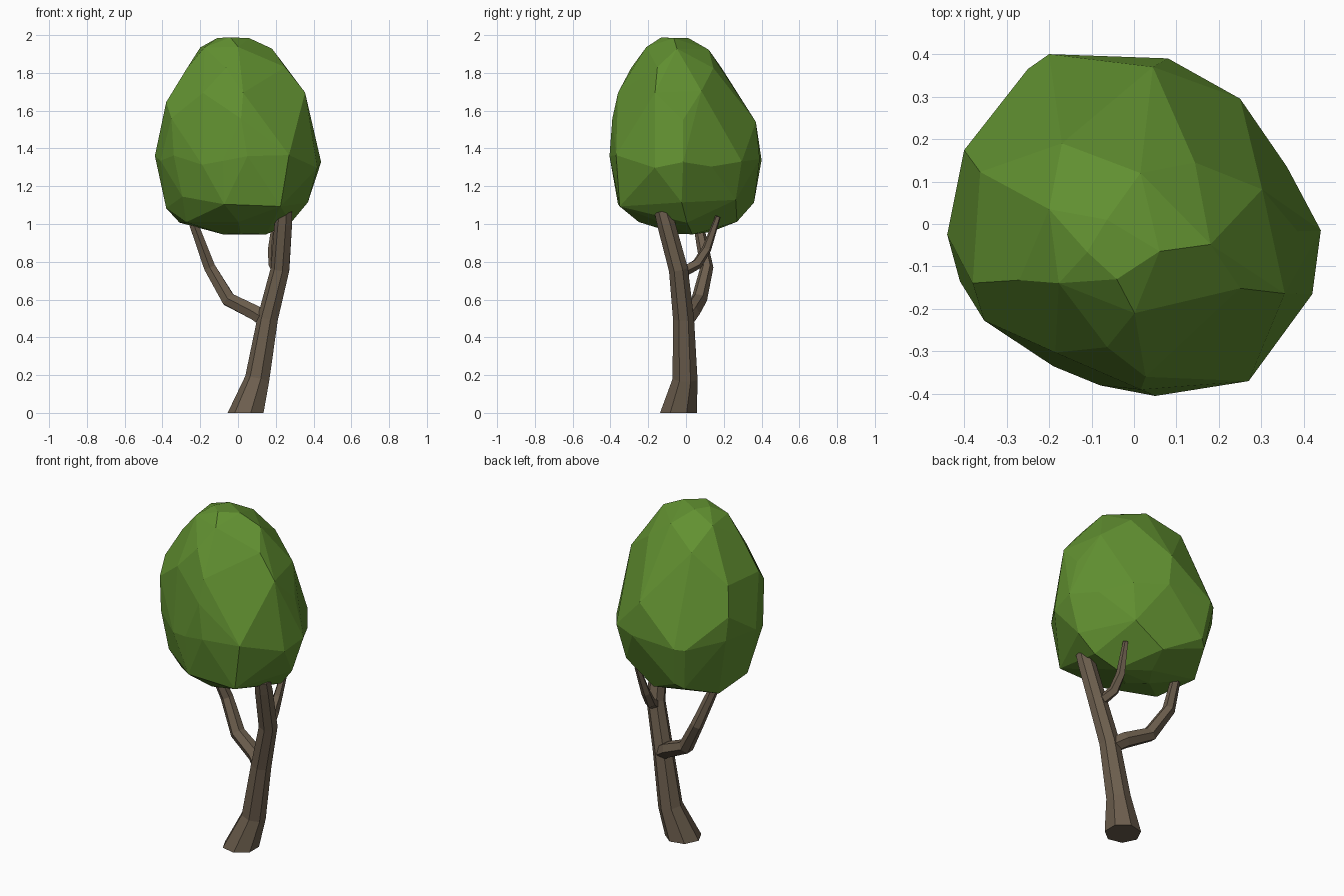
import bpy, bmesh, math, random
from mathutils import Vector

random.seed(4)
if "Cube" in bpy.data.objects:
    bpy.data.objects.remove(bpy.data.objects["Cube"])


def make_material(name, color):
    mat = bpy.data.materials.new(name)
    mat.use_nodes = True
    mat.diffuse_color = (*color, 1)
    mat.node_tree.nodes["Principled BSDF"].inputs["Base Color"].default_value = (*color, 1)
    return mat


leaf_green = make_material("leaf green", (0.12, 0.28, 0.03))
bark_brown = make_material("bark brown", (0.15, 0.112, 0.075))


def finish(name, bm, mat):
    bmesh.ops.recalc_face_normals(bm, faces=bm.faces)
    mesh = bpy.data.meshes.new(name)
    bm.to_mesh(mesh)
    bm.free()
    mesh.materials.append(mat)
    obj = bpy.data.objects.new(name, mesh)
    bpy.context.collection.objects.link(obj)
    return obj


def limb(name, path, sides, flat_base=False):
    """Tapered faceted tube through (x, y, z, radius) stations."""
    bm = bmesh.new()
    points = [Vector(p[:3]) for p in path]
    rings = []
    for i, p in enumerate(points):
        before = points[max(i - 1, 0)]
        after = points[min(i + 1, len(points) - 1)]
        axis = (after - before).normalized()
        if flat_base and i == 0:
            axis = Vector((0, 0, 1))
        u = Vector((0, 1, 0)).cross(axis).normalized()
        v = axis.cross(u)
        ring = []
        for k in range(sides):
            a = math.tau * (k + 0.5) / sides
            ring.append(bm.verts.new(p + path[i][3] * (u * math.cos(a) + v * math.sin(a))))
        rings.append(ring)
    for low, high in zip(rings, rings[1:]):
        for k in range(sides):
            n = (k + 1) % sides
            bm.faces.new((low[k], low[n], high[n], high[k]))
    bm.faces.new(rings[0])
    bm.faces.new(rings[-1])
    return finish(name, bm, bark_brown)


# Leaning trunk and its two bent branches
limb("trunk", [(0.045, -0.04, 0, 0.1), (0.105, -0.005, 0.18, 0.068),
               (0.16, -0.013, 0.5, 0.057), (0.225, -0.04, 0.76, 0.052),
               (0.242, -0.105, 1.0, 0.049), (0.247, -0.125, 1.07, 0.044)], 7, True)
limb("large_branch", [(0.15, 0, 0.49, 0.046), (0.09, 0.03, 0.53, 0.045),
                      (-0.05, 0.07, 0.6, 0.042), (-0.15, 0.11, 0.77, 0.035),
                      (-0.235, 0.065, 1.0, 0.027), (-0.245, 0.055, 1.05, 0.02)], 6)
limb("small_branch", [(0.22, -0.03, 0.74, 0.03), (0.19, 0.06, 0.79, 0.03),
                      (0.185, 0.11, 0.87, 0.026), (0.2, 0.17, 1.04, 0.015)], 5)

# Crown outline seen from above, reused at every height
outline = [(-0.2, 0.405), (0.08, 0.395), (0.25, 0.3), (0.36, 0.14), (0.44, -0.01),
           (0.42, -0.16), (0.27, -0.365), (0.05, -0.4), (-0.08, -0.375), (-0.19, -0.33),
           (-0.34, -0.23), (-0.41, -0.13), (-0.44, -0.02), (-0.39, 0.19), (-0.25, 0.37)]

# Height, left and right limits, front and back limits, outline step
levels = [(1.99, -0.11, 0.06, -0.13, 0.01, 4), (1.93, -0.2, 0.18, -0.21, 0.12, 3),
          (1.83, -0.27, 0.25, -0.29, 0.19, 3), (1.67, -0.38, 0.355, -0.36, 0.29, 2),
          (1.53, -0.4, 0.385, -0.39, 0.37, 3), (1.33, -0.44, 0.44, -0.405, 0.4, 1),
          (1.12, -0.38, 0.37, -0.36, 0.36, 2), (1.01, -0.31, 0.28, -0.25, 0.27, 3),
          (0.95, -0.08, 0.15, -0.05, 0.13, 4)]


def fit(value, values, low, high):
    a, b = min(values), max(values)
    return low + (value - a) / (b - a) * (high - low)


# Faceted crown wrapped around the levels
bm = bmesh.new()
for i, (z, left, right, front, back, step) in enumerate(levels):
    picked = outline[i % step::step]
    xs, ys = zip(*picked)
    for x, y in picked:
        wobble = random.uniform(-1, 1) * (0.04 if 1.05 < z < 1.75 else 0.008)
        bm.verts.new((fit(x, xs, left, right), fit(y, ys, front, back), z + wobble))
hull = bmesh.ops.convex_hull(bm, input=bm.verts)
unused = {v for v in hull["geom_interior"] + hull["geom_unused"]
          if isinstance(v, bmesh.types.BMVert)}
bmesh.ops.delete(bm, geom=list(unused), context="VERTS")
bmesh.ops.dissolve_limit(bm, angle_limit=math.radians(6), verts=bm.verts, edges=bm.edges)
finish("crown", bm, leaf_green)
